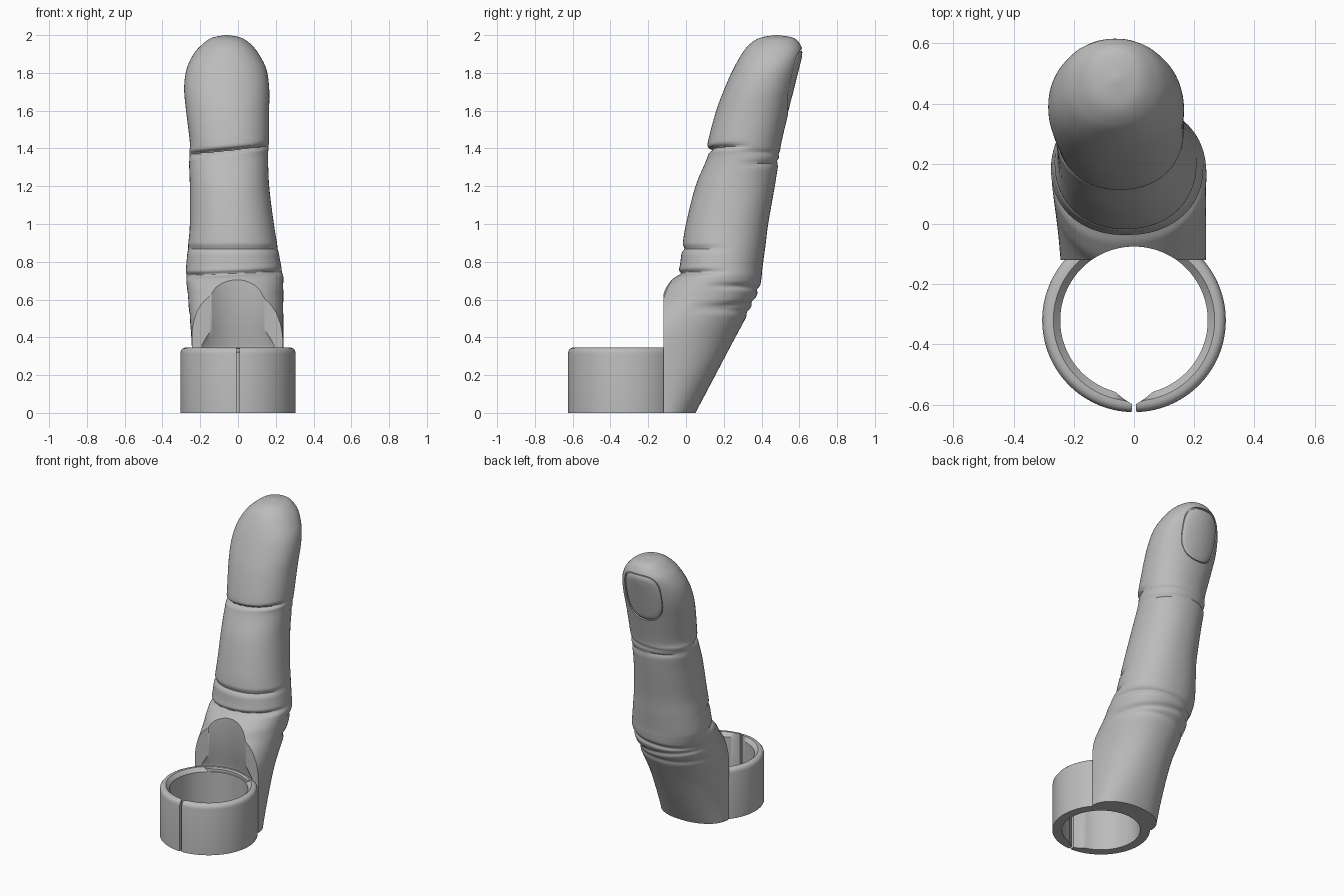
import bpy, bmesh
from math import sin, cos, pi, exp, radians, copysign
from mathutils import Vector
from mathutils.bvhtree import BVHTree

cube = bpy.data.objects.get("Cube")
if cube:
    bpy.data.objects.remove(cube)

grey = bpy.data.materials.new("plain grey")
grey.use_nodes = True
COLOUR = (0.5, 0.5, 0.5, 1)
grey.diffuse_color = COLOUR
grey.node_tree.nodes["Principled BSDF"].inputs["Base Color"].default_value = COLOUR


def loft(name, loops):
    """Bridge closed loops of points and cap both ends."""
    bm = bmesh.new()
    rows = [[bm.verts.new(p) for p in loop] for loop in loops]
    for a, b in zip(rows, rows[1:]):
        n = len(a)
        for i in range(n):
            j = (i + 1) % n
            bm.faces.new((a[i], a[j], b[j], b[i]))
    bm.faces.new(rows[0])
    bm.faces.new(rows[-1])
    bmesh.ops.recalc_face_normals(bm, faces=bm.faces)
    mesh = bpy.data.meshes.new(name)
    bm.to_mesh(mesh)
    bm.free()
    mesh.materials.append(grey)
    obj = bpy.data.objects.new(name, mesh)
    bpy.context.collection.objects.link(obj)
    return obj


def activate(obj):
    bpy.ops.object.select_all(action='DESELECT')
    obj.select_set(True)
    bpy.context.view_layer.objects.active = obj


def cut(obj, cutter):
    activate(obj)
    mod = obj.modifiers.new("cut", 'BOOLEAN')
    mod.operation = 'DIFFERENCE'
    mod.solver = 'EXACT'
    mod.object = cutter
    bpy.ops.object.modifier_apply(modifier=mod.name)
    bpy.data.objects.remove(cutter)


def smooth(obj, angle):
    activate(obj)
    bpy.ops.object.shade_smooth_by_angle(angle=radians(angle))


def power(v, e):
    return copysign(abs(v) ** e, v)


# Finger sections: height, right edge, left edge, front, back
SECTIONS = [Vector(s) for s in (
    (0, -.24, .24, -.29, .05),
    (.18, -.24, .24, -.36, .145),
    (.36, -.245, .24, -.4, .24),
    (.5, -.255, .24, -.27, .315),
    (.6, -.265, .24, -.17, .365),
    (.66, -.27, .24, -.125, .39),
    (.72, -.275, .24, -.06, .4),
    (.77, -.275, .23, -.035, .405),
    (.88, -.265, .21, -.02, .42),
    (1, -.255, .19, 0, .435),
    (1.2, -.255, .165, .05, .47),
    (1.36, -.26, .16, .115, .495),
    (1.43, -.255, .165, .115, .505),
    (1.6, -.275, .165, .16, .545),
    (1.72, -.285, .165, .205, .575),
    (1.82, -.272, .15, .25, .6),
    (1.9, -.235, .11, .295, .618),
    (1.95, -.19, .07, .335, .605),
    (1.985, -.14, .02, .39, .57),
    (2, -.07, -.05, .47, .49))]

# Skin creases: height, tilt, depth, width, side (-1 front, 1 back)
CREASES = [
    (1.39, .1, .022, .012, -1), (.87, 0, .014, .014, -1),
    (.735, .04, .02, .014, -1), (1.33, -.05, .01, .012, 1),
    (1.37, .05, .006, .012, 1), (.65, .08, .012, .015, 1),
    (.59, -.08, .012, .015, 1), (.53, .06, .01, .015, 1)]


def catmull(a, b, c, d, t):
    return (b * 2 + (c - a) * t + (a * 2 - b * 5 + c * 4 - d) * t * t
            + (b * 3 - a - c * 3 + d) * t ** 3) / 2


def section_loop(s, sides=72):
    z, x0, x1, y0, y1 = s
    loop = []
    for i in range(sides):
        a = 2 * pi * i / sides
        u, v = power(cos(a), .92), power(sin(a), .92)
        x = (x0 + x1) / 2 + u * (x1 - x0) / 2
        dent = 0
        for height, tilt, depth, width, side in CREASES:
            facing = max(0, side * sin(a) + .15)
            gap = (z - height - tilt * (x + .05)) / width
            dent += depth * min(1, facing * 1.5) * exp(-gap * gap)
        loop.append((x - dent * cos(a), (y0 + y1) / 2 + v * (y1 - y0) / 2 - dent * sin(a), z))
    return loop


STEPS = 10
loops = []
last = len(SECTIONS) - 1
for i in range(last):
    a, d = SECTIONS[max(0, i - 1)], SECTIONS[min(last, i + 2)]
    for k in range(STEPS):
        loops.append(section_loop(catmull(a, SECTIONS[i], SECTIONS[i + 1], d, k / STEPS)))
loops.append(section_loop(SECTIONS[last]))
finger = loft("finger", loops)
skin = BVHTree.FromPolygons([v.co.copy() for v in finger.data.vertices],
                            [tuple(p.vertices) for p in finger.data.polygons])


# Nail plate follows the skin, sitting in a slightly larger pocket
def nail_shell(name, rings, grow=1, sides=56):
    loops = []
    for scale, offset in rings:
        loop = []
        for i in range(sides):
            a = 2 * pi * i / sides
            e = .6 if sin(a) > 0 else .8
            x = -.065 + .13 * grow * scale * power(cos(a), e)
            z = 1.755 + .163 * grow * scale * power(sin(a), e)
            hit = skin.ray_cast(Vector((x, 2, z)), Vector((0, -1, 0)))[0]
            loop.append((x, (hit.y if hit else .55) + offset, z))
        loops.append(loop)
    return loft(name, loops)


SCALES = (.05, .3, .55, .8, 1)
pocket = nail_shell("nail_pocket", [(s, -.014) for s in SCALES]
                    + [(s, .05) for s in reversed(SCALES)], grow=1.05)
nail = nail_shell("fingernail", [(s, -.03) for s in SCALES] + [(1, -.006)]
                  + [(s, -.002) for s in (.95, .8, .55, .3, .05)])
cut(finger, pocket)

# Flat front face on the finger base
block = loft("front_block", [[(x, y, z) for x, y in ((-1, -1), (1, -1), (1, -.12), (-1, -.12))]
                             for z in (-.1, .655)])
cut(finger, block)

# Round bore with a flared step above the ring
CENTRE = -.32
bore_profile = ((.247, -.1), (.247, .34), (.277, .345), (.277, .36), (.245, .44), (.245, .9))
bore = loft("bore", [[(r * cos(2 * pi * i / 96), CENTRE + r * sin(2 * pi * i / 96), z)
                      for i in range(96)] for r, z in bore_profile])
cut(finger, bore)

# Split ring, thinned towards the slit at the front
SLIT = .025
TURNS = 120
ring_loops = []
for i in range(TURNS + 1):
    t = SLIT + (2 * pi - 2 * SLIT) * i / TURNS
    near = min(t, 2 * pi - t)
    inner = .245 + .033 * max(0, 1 - (near - SLIT) / .23)
    lip = max(inner, .268)
    profile = ((inner, 0), (.305, 0), (.305, .315), (.302, .33), (.294, .34),
               (.283, .345), (lip, .345), (inner, .32))
    ring_loops.append([(r * sin(t), CENTRE - r * cos(t), z) for r, z in profile])
ring = loft("split_ring", ring_loops)

smooth(finger, 40)
smooth(nail, 40)
smooth(ring, 30)
